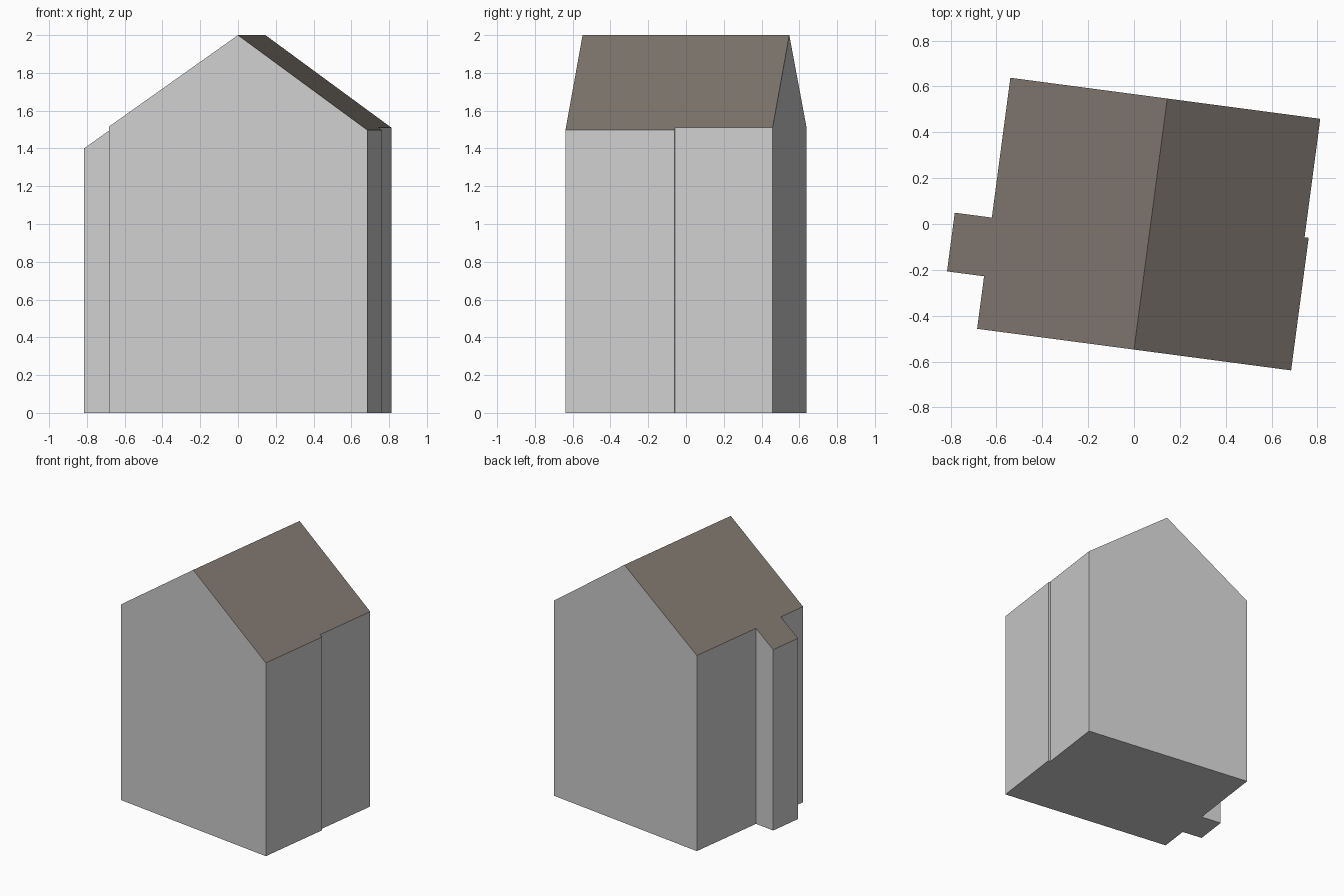
import bpy, bmesh, math
from mathutils import Matrix

if "Cube" in bpy.data.objects:
    bpy.data.objects.remove(bpy.data.objects["Cube"])


def material(name, rgb):
    mat = bpy.data.materials.new(name)
    mat.diffuse_color = (*rgb, 1.0)
    mat.use_nodes = True
    mat.node_tree.nodes["Principled BSDF"].inputs["Base Color"].default_value = mat.diffuse_color
    return mat


wall_mat = material("pale_grey_wall", (0.62, 0.62, 0.62))
roof_mat = material("brown_grey_roof", (0.215, 0.187, 0.160))

# House frame: u runs across the ridge, v along it, origin below the front ridge end
LENGTH = 1.104
TURN = math.atan2(0.145, 1.095)
RIDGE_Z = 2.0


def roof_z(u):
    return RIDGE_Z - (0.703 * -u if u < 0 else 0.728 * u)


# Footprint, counter-clockwise: front ridge end, right side with its small jog,
# back ridge end, left side with the narrow bay
right_side = [(0.691, 0), (0.691, 0.583), (0.673, 0.583), (0.673, LENGTH)]
left_side = [(-0.69, LENGTH), (-0.69, 0.489), (-0.853, 0.489),
             (-0.853, 0.231), (-0.69, 0.231), (-0.69, 0)]
outline = [(0, 0)] + right_side + [(0, LENGTH)] + left_side
back_ridge = 1 + len(right_side)
n = len(outline)

bm = bmesh.new()
low = [bm.verts.new((u, v, 0)) for u, v in outline]
high = [bm.verts.new((u, v, roof_z(u))) for u, v in outline]

# Floor
bm.faces.new(low[::-1])

# Walls; each gable is one face spanning the ridge end
for i in range(n):
    j = (i + 1) % n
    if i in (0, back_ridge) or j in (0, back_ridge):
        continue
    bm.faces.new((low[i], low[j], high[j], high[i]))
for k in (0, back_ridge):
    a, b = (k - 1) % n, k + 1
    bm.faces.new((low[a], low[k], low[b], high[b], high[k], high[a]))

# Two roof slopes meeting at the ridge
for slope in (high[:back_ridge + 1], high[back_ridge:] + high[:1]):
    bm.faces.new(slope).material_index = 1

# Turn the house and centre it
bm.transform(Matrix.Translation((0, -0.5475, 0)) @ Matrix.Rotation(-TURN, 4, 'Z'))
bmesh.ops.recalc_face_normals(bm, faces=bm.faces)

mesh = bpy.data.meshes.new("house")
bm.to_mesh(mesh)
bm.free()
mesh.materials.append(wall_mat)
mesh.materials.append(roof_mat)
house = bpy.data.objects.new("house", mesh)
bpy.context.collection.objects.link(house)
